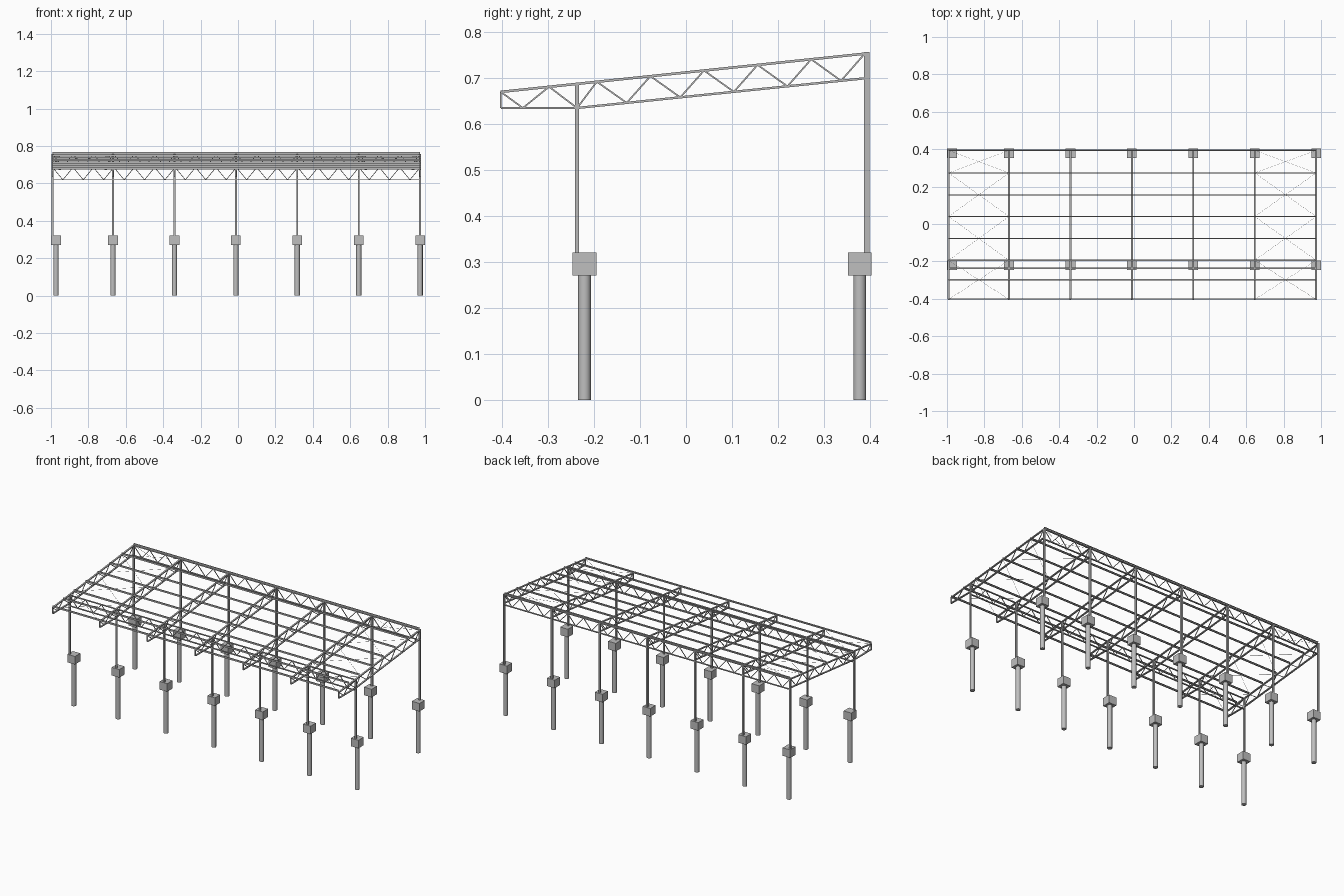
import bpy, bmesh
from mathutils import Vector, Matrix

if "Cube" in bpy.data.objects:
    bpy.data.objects.remove(bpy.data.objects["Cube"])


def material(name, value):
    m = bpy.data.materials.new(name)
    m.use_nodes = True
    colour = (value, value, value, 1)
    m.diffuse_color = colour
    m.node_tree.nodes["Principled BSDF"].inputs["Base Color"].default_value = colour
    return m


steel = material("grey steel", 0.48)
concrete = material("grey concrete", 0.52)


def finish(name, bm, mat):
    mesh = bpy.data.meshes.new(name)
    bm.to_mesh(mesh)
    bm.free()
    mesh.materials.append(mat)
    ob = bpy.data.objects.new(name, mesh)
    bpy.context.collection.objects.link(ob)
    return ob


def beam(bm, a, b, w, h):
    """Straight bar from a to b, w wide and h deep."""
    a, b = Vector(a), Vector(b)
    d = (b - a).normalized()
    side = Vector((1, 0, 0)) if abs(d.x) < 1e-4 else d.cross(Vector((0, 0, 1))).normalized()
    up = side.cross(d)
    rot = Matrix((side, d, up)).transposed().to_4x4()
    size = Matrix.Diagonal((w, (b - a).length, h, 1))
    bmesh.ops.create_cube(bm, size=1, matrix=Matrix.Translation((a + b) / 2) @ rot @ size)


def zigzag(bm, points, w):
    for a, b in zip(points, points[1:]):
        beam(bm, a, b, w, w)


# Layout of the frames and the roof slope
LAST, STEP, FIRST = 0.974, 0.3285, -0.991
frames = [FIRST] + [LAST - STEP * i for i in range(5, -1, -1)]
FRONT, BACK, EAVE = -0.237, 0.3935, -0.403
KNEE = 0.635


def top_z(y):
    return 0.67 + (y - EAVE) * 0.105


def low_z(y):
    return KNEE + max(0, y - FRONT) * 0.103


# Concrete piers with block caps
for i, x in enumerate(frames):
    cx = -0.973 if i == 0 else x
    for side, y in (("front", -0.221), ("back", 0.378)):
        bm = bmesh.new()
        bmesh.ops.create_cone(bm, cap_ends=True, segments=20, radius1=0.0138, radius2=0.0138,
                              depth=0.27, matrix=Matrix.Translation((cx, y, 0.135)))
        for f in bm.faces:
            f.smooth = len(f.verts) == 4
        for e in bm.edges:
            e.smooth = all(f.smooth for f in e.link_faces)
        finish(side + "_pier", bm, concrete)
        bm = bmesh.new()
        beam(bm, (cx, y - 0.026, 0.295), (cx, y + 0.026, 0.295), 0.052, 0.05)
        finish(side + "_pier_cap", bm, concrete)

# Columns
for x in frames:
    for side, y, top, depth in (("front", FRONT, 0.689, 0.009), ("back", BACK, 0.757, 0.012)):
        bm = bmesh.new()
        beam(bm, (x, y, 0.32), (x, y, top), 0.01, depth)
        finish(side + "_column", bm, steel)

# Sloping roof trusses
nodes = [EAVE, -0.355, -0.298, FRONT] + [-0.194 + 0.1166 * (k // 2) + 0.065 * (k % 2) for k in range(11)]
for x in frames:
    bm = bmesh.new()
    beam(bm, (x, EAVE, top_z(EAVE)), (x, BACK, top_z(BACK)), 0.01, 0.0055)
    beam(bm, (x, EAVE, KNEE), (x, FRONT, KNEE), 0.01, 0.005)
    beam(bm, (x, FRONT, KNEE), (x, BACK, low_z(BACK)), 0.01, 0.005)
    beam(bm, (x, EAVE, KNEE), (x, EAVE, top_z(EAVE)), 0.008, 0.004)
    zigzag(bm, [(x, y, low_z(y) if i % 2 else top_z(y)) for i, y in enumerate(nodes)], 0.0035)
    finish("roof_truss", bm, steel)

# Long trusses along the column lines
for name, y, low, high in (("front_long_truss", FRONT, 0.619, 0.685),
                           ("back_long_truss", BACK, 0.69, 0.753)):
    bm = bmesh.new()
    for z in (low, high):
        beam(bm, (FIRST, y, z), (LAST, y, z), 0.008, 0.005)
    count = 6 * 6
    zigzag(bm, [(FIRST + (LAST - FIRST) * k / count, y, low if k % 2 else high)
                for k in range(count + 1)], 0.0035)
    finish(name, bm, steel)

# Purlins: thin open channels resting on the trusses
for y in (EAVE + 0.003, -0.298, -0.194, -0.077, 0.04, 0.156, 0.273, BACK):
    bm = bmesh.new()
    z = top_z(y) + 0.003
    profile = [(y + 0.003, z), (y - 0.003, z), (y - 0.003, z + 0.01), (y + 0.003, z + 0.01)]
    rails = [[bm.verts.new((x, *p)) for p in profile] for x in (FIRST, LAST)]
    for i in range(3):
        bm.faces.new((rails[0][i], rails[1][i], rails[1][i + 1], rails[0][i + 1]))
    finish("purlin", bm, steel)

# Thin cross bracing rods in the end bays
for x0, x1 in (frames[:2], frames[-2:]):
    bm = bmesh.new()
    stops = (EAVE, -0.194, 0.04, 0.273, BACK)
    for y0, y1 in zip(stops, stops[1:]):
        for a, b in ((x0, x1), (x1, x0)):
            beam(bm, (a, y0, top_z(y0)), (b, y1, top_z(y1)), 0.0009, 0.0009)
    finish("cross_bracing", bm, steel)
